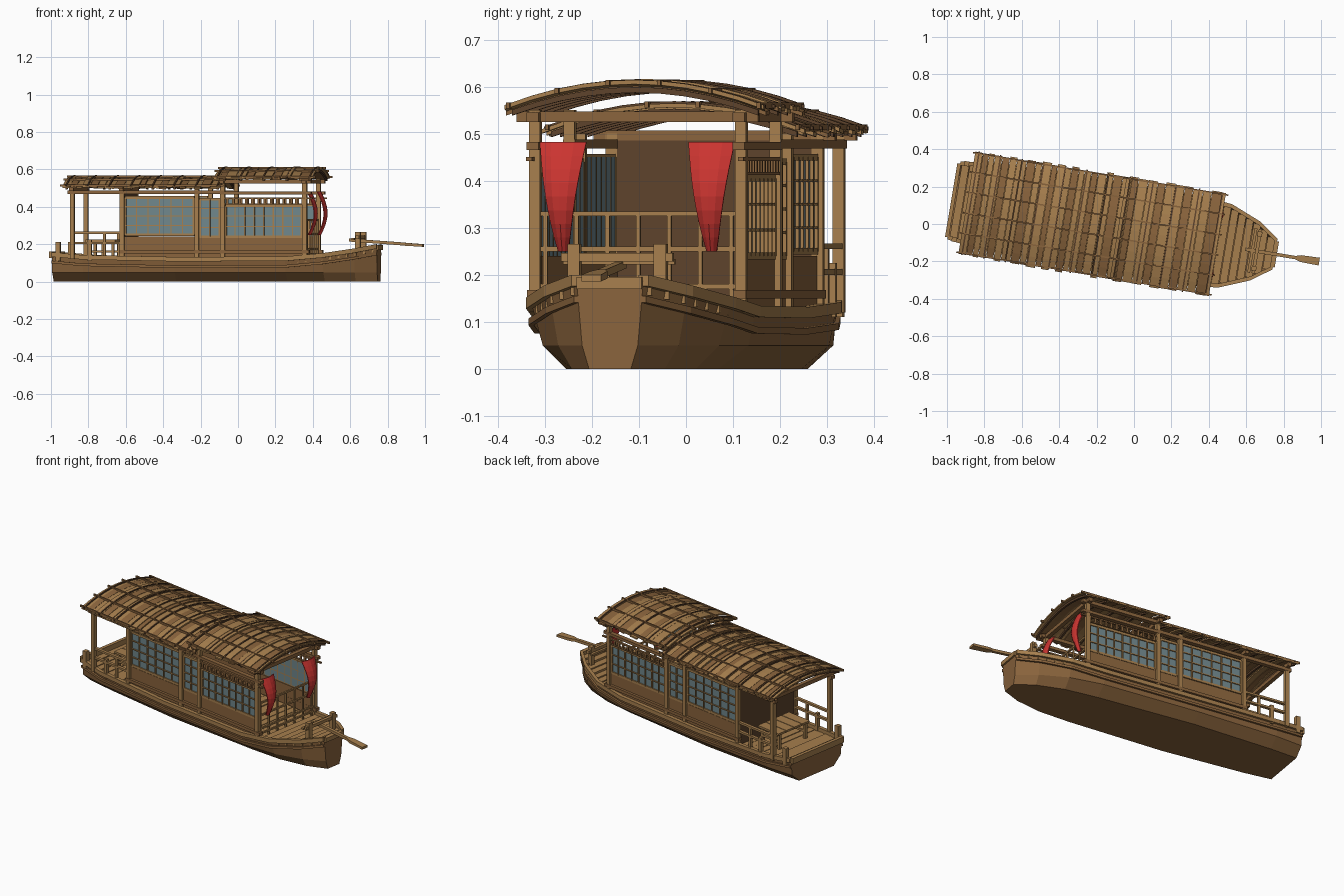
import bpy, bmesh, math, random
from mathutils import Matrix, Vector

if "Cube" in bpy.data.objects:
    bpy.data.objects.remove(bpy.data.objects["Cube"])

random.seed(4)
# Boat is built along its own axis, then turned as a whole
PLACE = Matrix.Rotation(math.radians(-9.5), 4, 'Z') @ Matrix.Translation((0, -.035, 0))


def material(name, rgb):
    m = bpy.data.materials.new(name)
    m.diffuse_color = (*rgb, 1)
    m.use_nodes = True
    m.node_tree.nodes["Principled BSDF"].inputs["Base Color"].default_value = m.diffuse_color
    return m


LIGHT = material("light_wood", (.38, .21, .075))
MID = material("mid_wood", (.25, .125, .045))
DARK = material("dark_wood", (.11, .055, .025))
GLASS = material("glass", (.16, .24, .26))
RED = material("red_cloth", (.60, .035, .03))


def finish(name, bm, mat):
    bmesh.ops.recalc_face_normals(bm, faces=bm.faces)
    me = bpy.data.meshes.new(name)
    bm.to_mesh(me)
    bm.free()
    me.materials.append(mat)
    ob = bpy.data.objects.new(name, me)
    ob.matrix_world = PLACE
    bpy.context.collection.objects.link(ob)
    return ob


def boxes(name, items, mat):
    """items: (u0, u1, v0, v1, z0, z1)"""
    bm = bmesh.new()
    for a, b, c, d, e, f in items:
        m = Matrix.Translation(((a + b) / 2, (c + d) / 2, (e + f) / 2)) @ Matrix.Diagonal((b - a, d - c, f - e, 1))
        bmesh.ops.create_cube(bm, size=1, matrix=m)
    return finish(name, bm, mat)


def loft(bm, rings, closed=True):
    vs = [[bm.verts.new(p) for p in r] for r in rings]
    n = len(vs[0])
    for a, b in zip(vs, vs[1:]):
        for i in range(n if closed else n - 1):
            j = (i + 1) % n
            bm.faces.new((a[i], a[j], b[j], b[i]))
    bm.faces.new(vs[0])
    bm.faces.new(vs[-1])


def post(u, v, z0, z1, t=.024):
    return (u - t / 2, u + t / 2, v - t / 2, v + t / 2, z0, z1)


# Hull stations: u, half widths at rail, chine, bottom, rail height
ST = [(-.97, .20, .19, .135, .145), (-.8, .225, .21, .15, .13), (-.3, .24, .225, .17, .12),
      (.3, .235, .22, .155, .122), (.5, .215, .19, .14, .14), (.66, .15, .13, .10, .165),
      (.77, .072, .06, .045, .188)]


def hull_at(u):
    for a, b in zip(ST, ST[1:]):
        if u <= b[0]:
            t = (u - a[0]) / (b[0] - a[0])
            return [p + (q - p) * t for p, q in zip(a, b)]
    return ST[-1]


bm = bmesh.new()
loft(bm, [[(u, -wt, zt), (u, -wc, .05), (u, -wb, 0), (u, wb, 0), (u, wc, .05), (u, wt, zt)]
          for u, wt, wc, wb, zt in ST], closed=False)
finish("hull", bm, MID)

# Rails running along the hull
for name, h, dz, drop, mat in (("gunwale", .011, .012, 0, LIGHT), ("rub_strake", .006, .007, .04, MID)):
    bm = bmesh.new()
    for s in (-1, 1):
        loft(bm, [[(u, s * (w + a * h), zt - drop + b * dz)
                   for a, b in ((-1, -1), (1, -1), (1, 1), (-1, 1))]
                  for u, w, c, wb, zt in ST])
    finish(name, bm, mat)

# Deck planks laid crosswise
planks = []
for i in range(40):
    u = -.96 + i * .043
    w, z = hull_at(u + .02)[1], hull_at(u + .02)[4]
    planks.append((u, u + .04, -w + .008, w - .008, z - .025, z - .008 + random.uniform(-.003, .002)))
boxes("deck_planks", planks, LIGHT)
boxes("end_caps", [(-.985, -.965, -.2, .2, .125, .16), (.755, .78, -.07, .07, .17, .195)], LIGHT)

# Roof frame
W = .222
both = (-1, 1)
boxes("tall_posts", [post(u, s * W, .12, h) for s in both
                     for u, h in ((-.855, .50), (-.585, .50), (-.18, .50), (-.04, .55), (.405, .55))], LIGHT)
beams = []
for s in both:
    beams += [(-.88, -.03, s * W - .013, s * W + .013, .468, .488),
              (-.06, .44, s * W - .013, s * W + .013, .525, .545),
              (-.05, .44, s * W - .013, s * W + .013, .465, .482),
              (-.6, .43, s * W - .014, s * W + .014, .15, .168)]
beams += [(u - .012, u + .012, -.26, .26, z, z + .022)
          for u, z in ((-.855, .485), (-.585, .485), (-.04, .525), (.405, .525))]
boxes("roof_beams", beams, MID)


# Arched roof, two levels
def arch(v, edge):
    return edge + .055 * (1 - (v / .283) ** 2)


def arched_strip(bm, u0, u1, half, edge, thick, skew=0):
    rings = []
    for k in range(11):
        v = -half + 2 * half * k / 10
        z = arch(v, edge)
        rings.append([(u0, v, z), (u1, v, z + skew), (u1, v, z + skew + thick), (u0, v, z + thick)])
    loft(bm, rings)


for level, u0, u1, edge in (("lower", -.90, -.04, .498), ("upper", -.08, .46, .544)):
    bms = {"light": bmesh.new(), "mid": bmesh.new()}
    u, i = u0, 0
    while u < u1 - .01:
        w = min(random.uniform(.03, .055), u1 - u)
        arched_strip(bms["mid" if i % 3 == 1 else "light"], u, u + w - .002, .275 + random.uniform(-.004, .01),
                     edge + random.uniform(-.004, .004), .009, random.uniform(-.005, .005))
        u, i = u + w, i + 1
    finish(level + "_roof_planks", bms["light"], LIGHT)
    finish(level + "_roof_dark_planks", bms["mid"], MID)
    # Thin battens on top, ribs underneath
    boxes(level + "_roof_battens", [(u0 - .012, u1 + .012, v - .004, v + .004, arch(v, edge) + .005, arch(v, edge) + .017)
                                    for v in (-.27, -.165, -.055, .055, .165, .27)], MID)
    bm = bmesh.new()
    n = round((u1 - u0) / .13)
    for k in range(n + 1):
        c = u0 + .02 + (u1 - u0 - .04) * k / n
        arched_strip(bm, c - .006, c + .006, .265, edge - .012, .012)
        arched_strip(bm, c - .004, c + .004, .28, edge + .008, .008)
    finish(level + "_roof_ribs", bm, DARK)

# Cabin walls and windows: u0, u1, z0, z1, columns, rows
WINDOWS = [(-.57, -.195, .25, .45, 6, 4), (-.165, -.055, .24, .44, 2, 4), (-.025, .39, .24, .405, 8, 3)]
walls, glass, bars = [], [], []
for s in both:
    y = s * .215
    walls.append((-.585, .405, y - .006, y + .006, .12, .24))
    for a, b, c, d, nu, nz in WINDOWS:
        glass.append((a, b, y - .003, y + .003, c, d))
        yo = y + s * .003
        for k in range(nu + 1):
            p = a + (b - a) * k / nu
            t = .007 if k in (0, nu) else .003
            bars.append((p - t, p + t, yo - .007, yo + .007, c, d))
        for k in range(nz + 1):
            p = c + (d - c) * k / nz
            t = .007 if k in (0, nz) else .003
            bars.append((a, b, yo - .006, yo + .006, p - t, p + t))
boxes("side_walls", walls, MID)
boxes("window_glass", glass, GLASS)
boxes("window_lattice", bars, LIGHT)
boxes("rear_bulkhead", [(-.59, -.575, -.215, .215, .12, .485)], DARK)

# Little valance above the forward windows
val = []
for s in both:
    y = s * .228
    val += [(-.03, .45, y - .006, y + .006, .442, .45), (-.03, .41, y - .005, y + .005, .412, .418)]
    val += [(u, u + .012, y - .004, y + .004, .415, .445) for u in [-.02 + .034 * k for k in range(13)]]
boxes("window_valance", val, MID)

# Open screen across the cabin front
scr = [(.398, .408, -.21, .21, z - .005, z + .005) for z in (.145, .175, .255, .33)]
scr += [post(.403, -.2 + .0667 * k, .12, .335, .009) for k in range(7)]
boxes("front_screen", scr, LIGHT)

# Hanging pennants, bulging forward
bm = bmesh.new()
for s in both:
    rings = []
    for k in range(9):
        t = k / 8
        h = .05 * (1 - t) ** .9 + .011 * t
        u = .418 + .035 * math.sin(math.pi * t)
        z = .482 - .232 * t
        row = [(u + .012 * math.cos(q * math.pi / 2), s * .16 + q * h, z) for q in (-1, -.5, 0, .5, 1)]
        rings.append(row + [(p - .005, v, w) for p, v, w in reversed(row)])
    loft(bm, rings)
finish("pennants", bm, RED)

# Stern: corner posts, side rails and bench
stern = [post(-.935, s * .205, .11, .212, .026) for s in both]
stern += [post(-.76, s * .222, .11, .225, .02) for s in both]
for s in both:
    stern += [(-.855, -.585, s * W - .009, s * W + .009, z, z + .012) for z in (.20, .255)]
    stern.append(post(-.68, s * W, .12, .262, .014))
boxes("stern_rails", stern, LIGHT)
bench = [(-.80, -.64, -.12 + .062 * k, -.062 + .062 * k, .212, .224) for k in range(4)]
bench += [post(u, v, .115, .213, .016) for u in (-.785, -.655) for v in (-.1, .1)]
bench += [(-.79, -.65, v - .005, v + .005, .155, .167) for v in (-.1, .1)]
boxes("stern_bench", bench, LIGHT)

# Bow: bitts with crossbar, and steering oar
bow = [post(.672, s * .093, .15, .265, .026) for s in both]
bow += [(.663, .681, -.12, .12, .228, .246), (.64, .655, -.12, .12, .222, .234)]
boxes("bow_crossbar", bow, LIGHT)
bm = bmesh.new()
loft(bm, [[(u, a * w, z + b * t) for a, b in ((-1, -1), (1, -1), (1, 1), (-1, 1))]
          for u, w, z, t in ((.61, .009, .222, .008), (.88, .009, .203, .008),
                             (.91, .018, .2, .008), (1.01, .021, .193, .007))])
finish("oar", bm, LIGHT)
